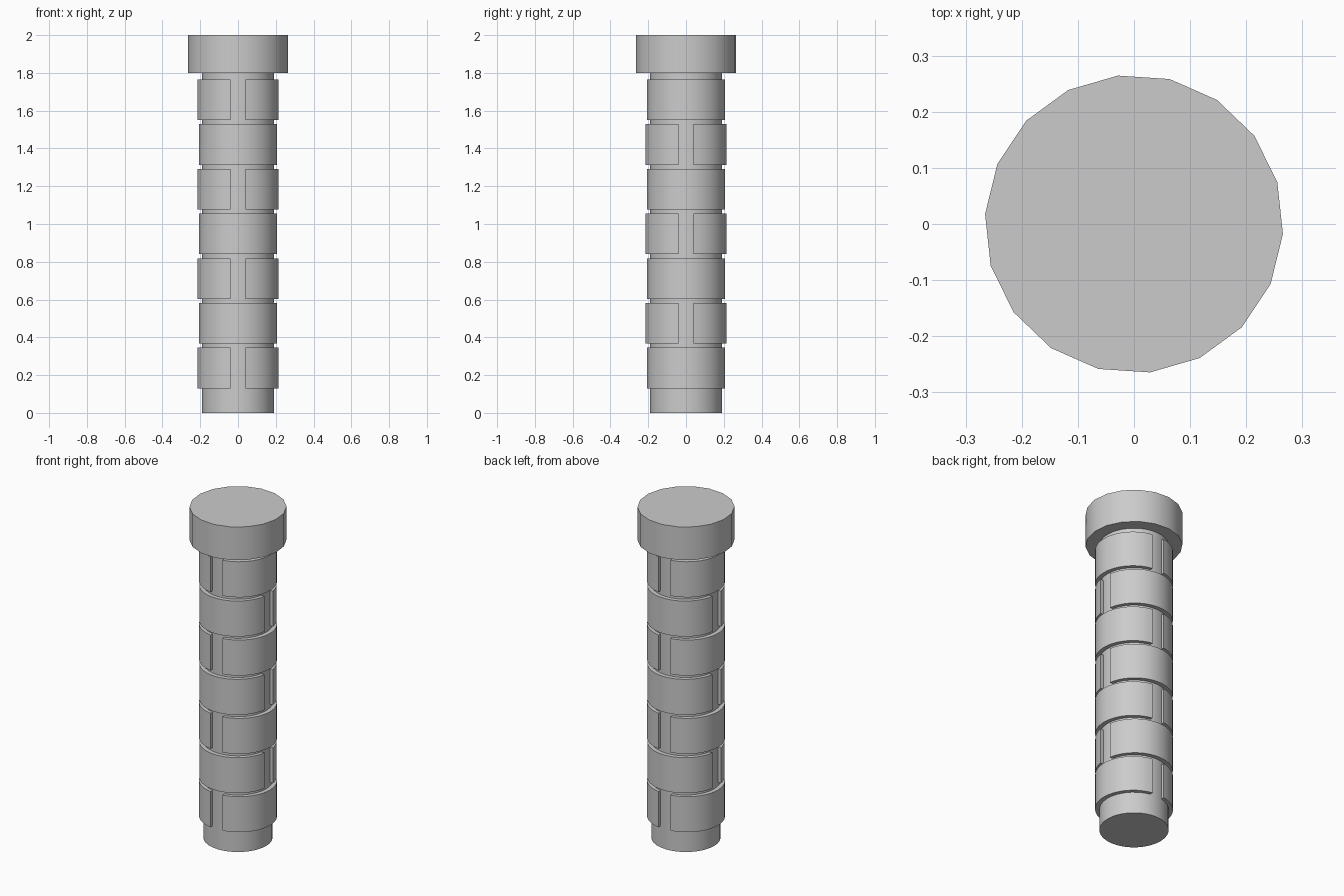
import bpy, bmesh, math

cube = bpy.data.objects.get("Cube")
if cube:
    bpy.data.objects.remove(cube, do_unlink=True)

grey = bpy.data.materials.new("plain grey")
grey.use_nodes = True
colour = (0.6, 0.6, 0.6, 1)
grey.diffuse_color = colour
grey.node_tree.nodes["Principled BSDF"].inputs["Base Color"].default_value = colour


def finish(obj):
    obj.data.materials.append(grey)
    bpy.ops.object.select_all(action="DESELECT")
    obj.select_set(True)
    bpy.context.view_layer.objects.active = obj
    bpy.ops.object.shade_smooth_by_angle(angle=math.radians(35))


def cylinder(name, radius, low, high, sides, turn=0):
    bpy.ops.mesh.primitive_cylinder_add(
        vertices=sides, radius=radius, depth=high - low,
        location=(0, 0, (low + high) / 2), rotation=(0, 0, math.radians(turn)))
    obj = bpy.context.object
    obj.name = name
    finish(obj)


def half_sleeve(name, turn, low, high):
    """Half of a split sleeve, cut flat along the slot between the halves."""
    slot, shift, steps = 0.04, 0.007, 20
    rings = []
    for radius in (0.208, 0.18):
        limit = math.acos((slot - shift) / radius)
        angles = [limit * (2 * i / steps - 1) for i in range(steps + 1)]
        rings.append([(shift + radius * math.cos(a), radius * math.sin(a)) for a in angles])
    bm = bmesh.new()
    outer, inner = [[bm.verts.new((x, y, low)) for x, y in ring] for ring in rings]
    base = [bm.faces.new((outer[i], outer[i + 1], inner[i + 1], inner[i]))
            for i in range(steps)]
    raised = bmesh.ops.extrude_face_region(bm, geom=base, use_keep_orig=True)["geom"]
    for v in raised:
        if isinstance(v, bmesh.types.BMVert):
            v.co.z = high
    bmesh.ops.recalc_face_normals(bm, faces=bm.faces)
    mesh = bpy.data.meshes.new(name)
    bm.to_mesh(mesh)
    bm.free()
    obj = bpy.data.objects.new(name, mesh)
    obj.rotation_euler.z = turn
    bpy.context.collection.objects.link(obj)
    finish(obj)


# Central shaft and wide end cap
cylinder("shaft", 0.19, 0, 1.82, 32)
cylinder("end_cap", 0.266, 1.8, 2, 18, turn=6.2)

# Seven split sleeves, with the slot turned a quarter on every other one
for row in range(7):
    low = 0.13 + row * 0.2367
    quarter = (row % 2) * math.pi / 2
    for side, half in (("a", 0), ("b", math.pi)):
        half_sleeve(f"grip_sleeve_{row + 1}_{side}", quarter + half, low, low + 0.215)
